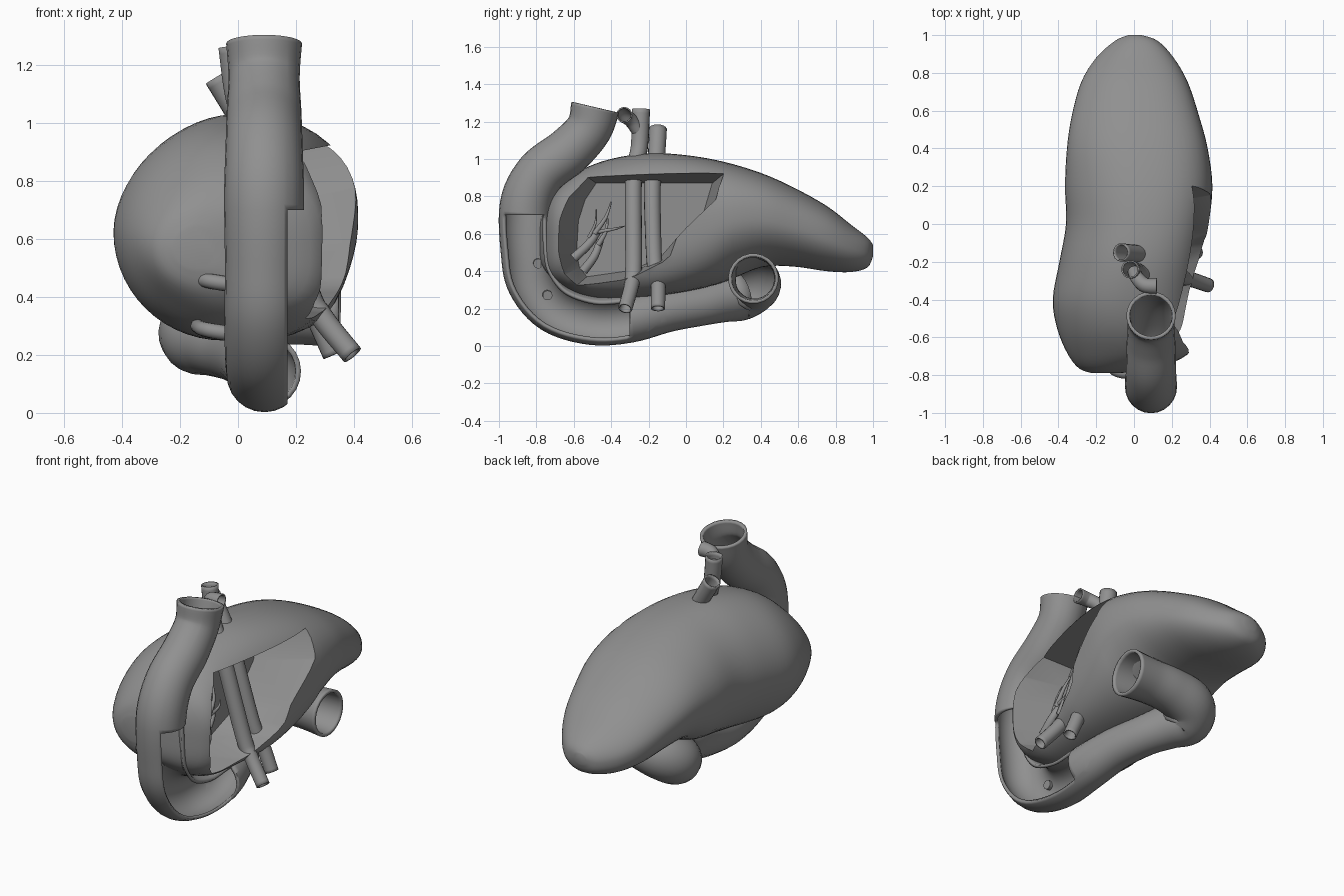
import bpy, bmesh, math
from mathutils import Vector

cube = bpy.data.objects.get("Cube")
if cube:
    bpy.data.objects.remove(cube, do_unlink=True)

grey = bpy.data.materials.new("tissue_grey")
grey.use_nodes = True
grey.diffuse_color = (0.28, 0.28, 0.28, 1)
bsdf = grey.node_tree.nodes["Principled BSDF"]
bsdf.inputs["Base Color"].default_value = (0.28, 0.28, 0.28, 1)
bsdf.inputs["Roughness"].default_value = 0.7


def smooth_path(points, steps):
    """Catmull-Rom samples through rows of numbers."""
    rows = [tuple(p) for p in points]
    ext = [rows[0]] + rows + [rows[-1]]
    out = []
    for a, b, c, d in zip(ext, ext[1:], ext[2:], ext[3:]):
        for s in range(steps):
            t = s / steps
            out.append([0.5 * (2 * q + (r - p) * t + (2 * p - 5 * q + 4 * r - w) * t ** 2
                        + (3 * q - p - 3 * r + w) * t ** 3) for p, q, r, w in zip(a, b, c, d)])
    out.append(list(rows[-1]))
    return out


def add_object(name, mesh):
    obj = bpy.data.objects.new(name, mesh)
    bpy.context.collection.objects.link(obj)
    mesh.materials.clear()
    mesh.materials.append(grey)
    return obj


def shade(obj):
    bpy.ops.object.select_all(action='DESELECT')
    obj.select_set(True)
    bpy.context.view_layer.objects.active = obj
    bpy.ops.object.shade_smooth_by_angle(angle=math.radians(40))


def tube(name, points, wall=0.0, steps=6, sides=6, window=None):
    """Sweep a round section along (x, y, z, radius) points; optional wall and cut window."""
    samples = smooth_path(points, steps)
    curve = bpy.data.curves.new(name + "_path", 'CURVE')
    curve.dimensions = '3D'
    curve.bevel_depth = 1.0
    curve.bevel_resolution = sides
    curve.use_fill_caps = not wall
    spline = curve.splines.new('POLY')
    spline.points.add(len(samples) - 1)
    for point, (x, y, z, r) in zip(spline.points, samples):
        point.co = (x, y, z, 1)
        point.radius = r
    helper = bpy.data.objects.new(name + "_helper", curve)
    bpy.context.collection.objects.link(helper)
    dg = bpy.context.evaluated_depsgraph_get()
    mesh = bpy.data.meshes.new_from_object(helper.evaluated_get(dg))
    bpy.data.objects.remove(helper, do_unlink=True)

    bm = bmesh.new()
    bm.from_mesh(mesh)
    bmesh.ops.remove_doubles(bm, verts=bm.verts, dist=0.0001)
    bmesh.ops.recalc_face_normals(bm, faces=bm.faces)
    if window:
        for axis, value in enumerate(window):
            normal = Vector((0, 0, 0))
            normal[axis] = 1
            bmesh.ops.bisect_plane(bm, geom=bm.verts[:] + bm.edges[:] + bm.faces[:],
                                   plane_co=normal * value, plane_no=normal)
        x0, y1, z1 = window
        gone = []
        for f in bm.faces:
            c = f.calc_center_median()
            if c.x > x0 and c.y < y1 and c.z < z1:
                gone.append(f)
        bmesh.ops.delete(bm, geom=gone, context='FACES')
    bm.to_mesh(mesh)
    bm.free()
    obj = add_object(name, mesh)
    shade(obj)
    if wall:
        mod = obj.modifiers.new("wall", 'SOLIDIFY')
        mod.thickness = wall
        mod.offset = -1
    return obj


def loft(name, rings):
    """Skin a list of equal rings and close both ends."""
    bm = bmesh.new()
    loops = [[bm.verts.new(p) for p in ring] for ring in rings]
    n = len(loops[0])
    for a, b in zip(loops, loops[1:]):
        for i in range(n):
            bm.faces.new((a[i], a[(i + 1) % n], b[(i + 1) % n], b[i]))
    bm.faces.new(loops[0])
    bm.faces.new(loops[-1])
    bmesh.ops.recalc_face_normals(bm, faces=bm.faces)
    mesh = bpy.data.meshes.new(name)
    bm.to_mesh(mesh)
    bm.free()
    return add_object(name, mesh)


# Main lobe: sections of (y, x right side, x left side, z low, z high)
sections = [(-.79, -.22, -.08, .50, .64), (-.765, -.29, .10, .42, .73), (-.69, -.35, .285, .34, .84),
            (-.56, -.405, .315, .27, .94), (-.4, -.43, .33, .25, 1.0), (-.2, -.395, .36, .26, 1.03),
            (0, -.36, .395, .29, 1.02), (.2, -.365, .415, .34, .985), (.4, -.355, .39, .42, .925),
            (.57, -.33, .345, .425, .85), (.75, -.28, .285, .40, .75), (.88, -.20, .21, .395, .65),
            (.97, -.10, .125, .42, .58), (1.0, -.03, .04, .48, .54)]
rings = []
for y, xa, xb, za, zb in smooth_path(sections, 4):
    rear = min(max((y + 0.15) / 0.4, 0), 1)
    ring = []
    for i in range(56):
        a = math.tau * i / 56
        c, s = math.cos(a), math.sin(a)
        if c < 0:
            power = 1.85 if s > 0 else 2.0 + 0.5 * rear
        else:
            power = 2.6 if s > 0 else 3.5 - 1.6 * rear
        k = (abs(c) ** power + abs(s) ** power) ** (-1 / power)
        ring.append(((xa + xb) / 2 + (xb - xa) / 2 * c * k, y,
                     (za + zb) / 2 + (zb - za) / 2 * s * k))
    rings.append(ring)
lobe = loft("main_lobe", rings)

# Tapered window cut into the side of the lobe
rim = [(.2, .92), (.14, .76), (-.05, .57), (-.13, .45), (-.35, .35), (-.6, .31),
       (-.66, .38), (-.685, .5), (-.68, .67), (-.64, .8), (-.55, .92)]
back = [(.14, .87), (.09, .7), (-.05, .55), (-.15, .46), (-.32, .40), (-.53, .37),
        (-.57, .42), (-.585, .5), (-.575, .67), (-.54, .78), (-.48, .87)]
x_back, x_rim, x_out = .04, .3, .6
grow = (x_out - x_back) / (x_rim - x_back)
cutter = loft("window_cutter", [
    [(x_back, y, z) for y, z in back],
    [(x_out, b[0] + (r[0] - b[0]) * grow, b[1] + (r[1] - b[1]) * grow) for b, r in zip(back, rim)]])
cut = lobe.modifiers.new("window", 'BOOLEAN')
cut.operation = 'DIFFERENCE'
cut.solver = 'EXACT'
cut.object = cutter
dg = bpy.context.evaluated_depsgraph_get()
cut_mesh = bpy.data.meshes.new_from_object(lobe.evaluated_get(dg))
lobe.modifiers.clear()
lobe.data = cut_mesh
bpy.data.objects.remove(cutter, do_unlink=True)
shade(lobe)

# Long hollow canal curling under the lobe, opened along the lower front
tube("canal", [(.09, -.485, 1.275, .131), (.09, -.52, 1.16, .123), (.09, -.63, 1.04, .129),
               (.09, -.78, .92, .133), (.09, -.858, .75, .138), (.09, -.855, .5, .135),
               (.09, -.82, .34, .137), (.09, -.70, .2, .135), (.09, -.5, .135, .13),
               (.09, -.3, .145, .127), (.05, -.1, .19, .116), (-.01, .08, .22, .112),
               (-.08, .2, .25, .124), (-.135, .29, .275, .14), (-.08, .365, .32, .138),
               (.06, .375, .35, .128), (.2, .365, .36, .125), (.35, .36, .36, .135)],
     wall=0.018, sides=10, window=(.17, -.3, .7))

# Vessels crossing the window and leaving above and below
tube("front_vessel", [(-.02, -.24, 1.265, .048), (.01, -.25, 1.06, .046), (.09, -.28, .9, .045),
                      (.23, -.28, .44, .045), (.29, -.29, .33, .04), (.395, -.325, .2, .038)], wall=0.008)
tube("rear_vessel", [(-.07, -.15, 1.16, .048), (.03, -.16, .99, .046), (.1, -.18, .85, .045),
                     (.22, -.17, .46, .042), (.27, -.15, .34, .04), (.33, -.15, .2, .038)], wall=0.008)
tube("vessel_branch", [(.0, -.25, 1.14, .035), (.02, -.29, 1.2, .037), (.06, -.325, 1.23, .04),
                       (.12, -.33, 1.235, .043)], wall=0.008)

# Small ducts joining the canal to the lobe
for label, y, z in (("upper", -.79, .44), ("lower", -.74, .27)):
    tube(label + "_duct", [(.0, y, z, .026), (-.07, y, z + .01, .026),
                           (-.12, y + .03, z + .02, .025), (-.14, y + .12, z + .03, .024)])

# Tapering twigs inside the window
twigs = [((-.60, .47), (-.47, .62), .026, .022), ((-.55, .40), (-.46, .56), .026, .02),
         ((-.49, .60), (-.40, .77), .016, .004), ((-.47, .61), (-.33, .64), .012, .003),
         ((-.52, .58), (-.48, .73), .010, .003), ((-.47, .54), (-.42, .68), .016, .005)]
for i, ((ya, za), (yb, zb), ra, rb) in enumerate(twigs):
    tube("twig_%d" % (i + 1), [(.14, ya, za, ra), (.14, (ya + yb) / 2 + .015, (za + zb) / 2, (ra + rb) / 2),
                               (.11, yb, zb, rb)], steps=4, sides=3)
